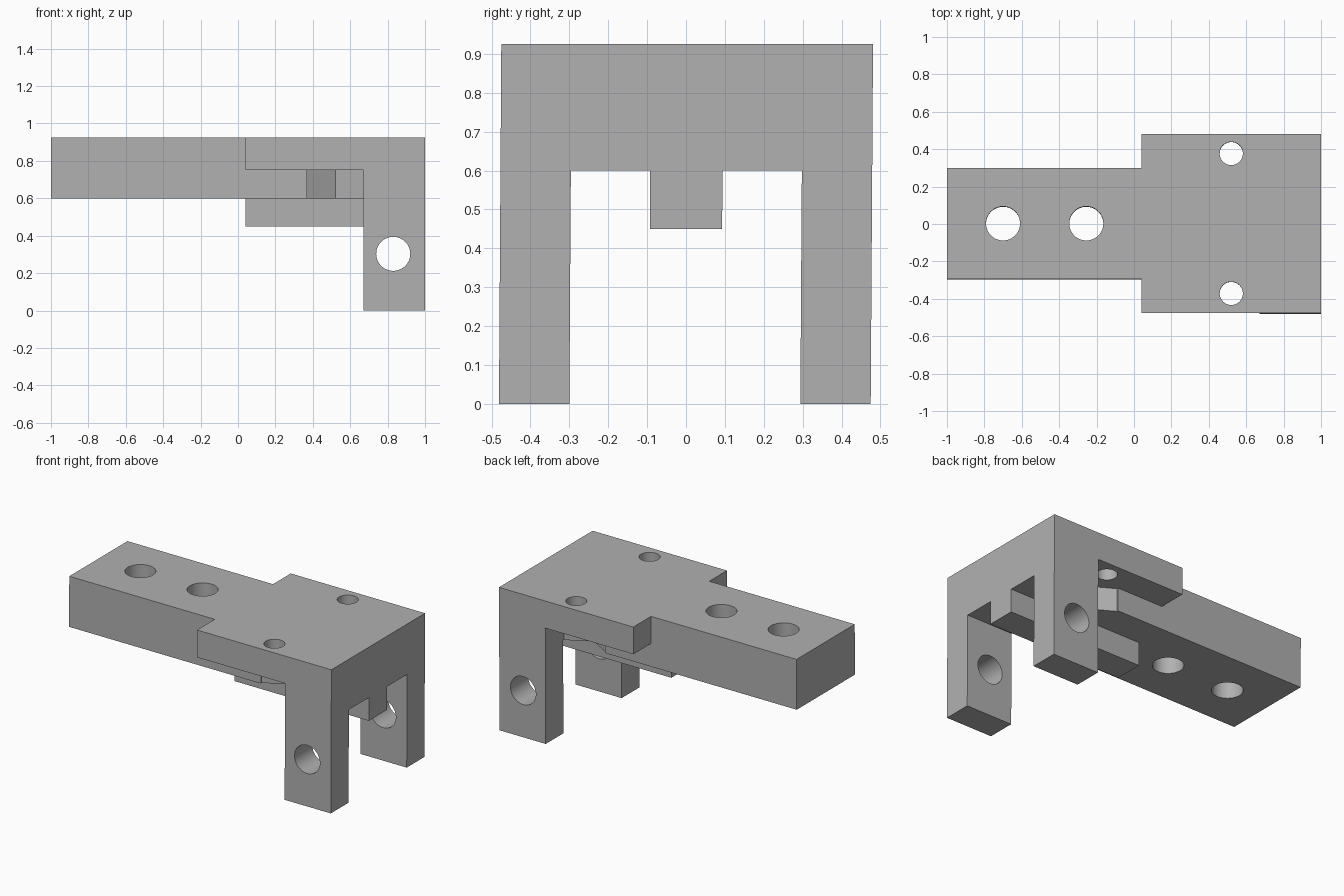
import bpy, bmesh, math
from mathutils import Matrix

if "Cube" in bpy.data.objects:
    bpy.data.objects.remove(bpy.data.objects["Cube"])

grey = bpy.data.materials.new("plain_grey")
grey.diffuse_color = (0.44, 0.44, 0.44, 1)
grey.use_nodes = True
grey.node_tree.nodes["Principled BSDF"].inputs["Base Color"].default_value = grey.diffuse_color

TOP = 0.926


def prism(name, outline, z0, z1):
    """Solid from an xy outline extruded between two heights."""
    bm = bmesh.new()
    face = bm.faces.new([bm.verts.new((x, y, z0)) for x, y in outline])
    ext = bmesh.ops.extrude_face_region(bm, geom=[face])
    for v in ext["geom"]:
        if isinstance(v, bmesh.types.BMVert):
            v.co.z = z1
    bmesh.ops.recalc_face_normals(bm, faces=bm.faces)
    me = bpy.data.meshes.new(name)
    bm.to_mesh(me)
    bm.free()
    ob = bpy.data.objects.new(name, me)
    bpy.context.collection.objects.link(ob)
    me.materials.append(grey)
    return ob


def rect(x0, x1, y0, y1):
    return [(x0, y0), (x1, y0), (x1, y1), (x0, y1)]


def mirrored(half):
    """Close a half outline by mirroring it over the x axis."""
    return half + [(x, -y) for x, y in reversed(half)]


def circle(cx, cy, r, n=48):
    return [(cx + r * math.cos(2 * math.pi * i / n),
             cy + r * math.sin(2 * math.pi * i / n)) for i in range(n)]


def combine(base, other, operation):
    mod = base.modifiers.new("combine", "BOOLEAN")
    mod.solver = "EXACT"
    mod.operation = operation
    mod.object = other
    bpy.context.view_layer.objects.active = base
    bpy.ops.object.modifier_apply(modifier=mod.name)
    bpy.data.objects.remove(other, do_unlink=True)


# T-shaped top plate
body = prism("hinge_bracket", mirrored(
    [(-1, -0.297), (0.04, -0.297), (0.04, -0.478), (1, -0.478)]), 0.75, TOP)

# Lower bar with a hexagonal nut pocket in each side
a, cx, cy = 0.15, 0.52, 0.374
R = a / math.cos(math.pi / 6)
bar = mirrored([(-1, -0.297), (cx - a, -0.297), (cx - a, -cy + R / 2),
                (cx, -cy + R), (cx + a, -cy + R / 2), (cx + a, -0.297), (1, -0.297)])
combine(body, prism("bar", bar, 0.60, 0.80), "UNION")

# Central rib underneath
combine(body, prism("rib", rect(0.04, 1, -0.093, 0.093), 0.45, 0.70), "UNION")

# Pair of legs
for s in (-1, 1):
    combine(body, prism("leg", rect(0.67, 1, *sorted((s * 0.297, s * 0.478))), 0, 0.80), "UNION")

# Vertical holes
for x, y, r in ((-0.70, 0, 0.091), (-0.255, 0, 0.091), (cx, cy, 0.062), (cx, -cy, 0.062)):
    combine(body, prism("drill", circle(x, y, r), 0.3, 1.2), "DIFFERENCE")

# Pin hole across both legs
pin = prism("pin_drill", circle(0, 0, 0.091), -0.8, 0.8)
pin.data.transform(Matrix.Translation((0.83, 0, 0.303)) @ Matrix.Rotation(math.pi / 2, 4, "X"))
combine(body, pin, "DIFFERENCE")

# Slight sideways lean, then tidy coplanar faces
bm = bmesh.new()
bm.from_mesh(body.data)
bmesh.ops.remove_doubles(bm, verts=bm.verts, dist=1e-4)
bmesh.ops.dissolve_limit(bm, angle_limit=math.radians(0.5), verts=bm.verts, edges=bm.edges)
for v in bm.verts:
    v.co.y += (v.co.z / TOP - 0.5) * 0.006
bm.to_mesh(body.data)
bm.free()

bpy.ops.object.select_all(action="DESELECT")
body.select_set(True)
bpy.context.view_layer.objects.active = body
bpy.ops.object.shade_smooth_by_angle(angle=math.radians(25))
